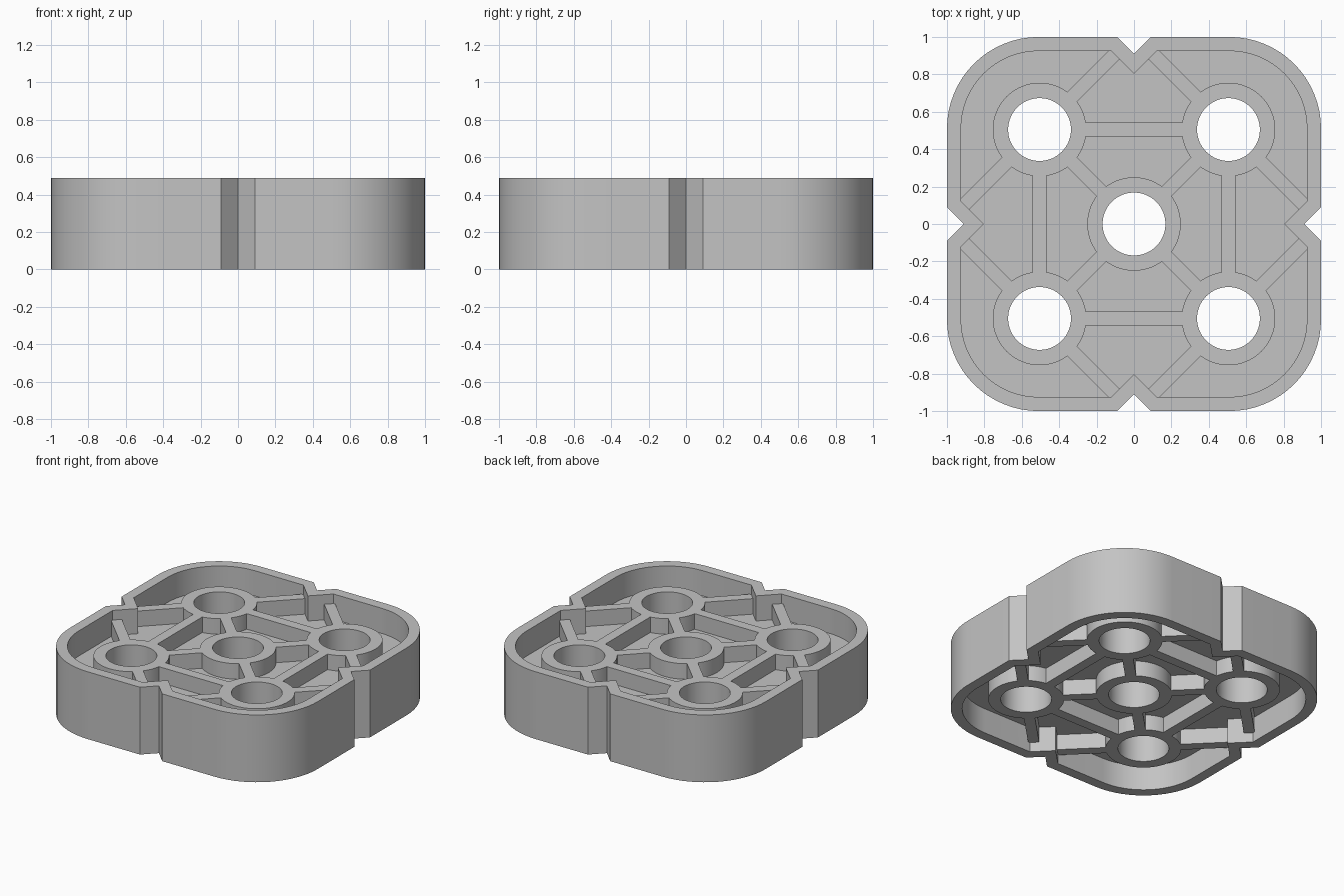
import bpy, bmesh
from math import sin, cos, pi, sqrt, atan2, hypot

HEIGHT = 0.49
WALL = 0.075
RECESS = 0.07          # ribs and rings sit below the rim
POCKET = 0.183         # depth of the floor below the rim
C = 0.505              # hole spacing from the centre

old = bpy.data.objects.get("Cube")
if old:
    bpy.data.objects.remove(old, do_unlink=True)

grey = bpy.data.materials.new("light grey")
grey.use_nodes = True
grey.diffuse_color = (0.55, 0.55, 0.55, 1)
grey.node_tree.nodes["Principled BSDF"].inputs["Base Color"].default_value = (0.55, 0.55, 0.55, 1)


def prism(name, points, z0, z1):
    """Extrude a counter-clockwise outline between two heights."""
    bm = bmesh.new()
    face = bm.faces.new([bm.verts.new((x, y, z0)) for x, y in points])
    top = bmesh.ops.extrude_face_region(bm, geom=[face])["geom"]
    bmesh.ops.translate(bm, vec=(0, 0, z1 - z0),
                        verts=[v for v in top if isinstance(v, bmesh.types.BMVert)])
    bmesh.ops.recalc_face_normals(bm, faces=bm.faces)
    mesh = bpy.data.meshes.new(name)
    bm.to_mesh(mesh)
    bm.free()
    mesh.materials.append(grey)
    obj = bpy.data.objects.new(name, mesh)
    bpy.context.scene.collection.objects.link(obj)
    return obj


def outline(inset):
    """Rounded square with a V notch in each side, moved inward by inset."""
    tip = 0.91 - inset * sqrt(2)
    flat = 1 - inset
    quarter = [(flat, tip - flat), (flat, flat - tip)]
    for i in range(17):
        a = pi / 2 * i / 16
        r = 0.49 - inset
        quarter.append((0.51 + r * cos(a), 0.51 + r * sin(a)))
    quarter = [(tip, 0)] + quarter[1:] + [(flat - tip, flat)]
    points = []
    for _ in range(4):
        points += quarter
        quarter = [(-y, x) for x, y in quarter]
    return points


def disc(x, y, r, n=64):
    return [(x + r * cos(2 * pi * i / n), y + r * sin(2 * pi * i / n)) for i in range(n)]


def bar(x0, y0, x1, y1, width=0.073):
    length = hypot(x1 - x0, y1 - y0)
    nx, ny = (y0 - y1) / length * width / 2, (x1 - x0) / length * width / 2
    return [(x0 - nx, y0 - ny), (x1 - nx, y1 - ny), (x1 + nx, y1 + ny), (x0 + nx, y0 + ny)]


def combine(target, tool, operation):
    mod = target.modifiers.new("combine", "BOOLEAN")
    mod.operation = operation
    mod.solver = "EXACT"
    mod.object = tool
    deps = bpy.context.evaluated_depsgraph_get()
    mesh = bpy.data.meshes.new_from_object(target.evaluated_get(deps))
    target.modifiers.clear()
    target.data = mesh
    bpy.data.objects.remove(tool, do_unlink=True)


# Outer shell with a shallow tray on both sides of the middle floor
body = prism("block_body", outline(0), 0, HEIGHT)
for z0, z1 in ((-0.1, POCKET), (HEIGHT - POCKET, HEIGHT + 0.1)):
    combine(body, prism("tray_cutter", outline(WALL), z0, z1), "DIFFERENCE")

# Rings around the holes, and the ribs joining them to each other and the rim
centres = [(0, 0), (C, C), (-C, C), (-C, -C), (C, -C)]
shapes = [disc(x, y, 0.25) for x, y in centres]
for i, (x, y) in enumerate(centres[1:]):
    nx, ny = centres[1:][(i + 1) % 4]
    sx, sy = x / C, y / C
    shapes += [bar(x, y, nx, ny), bar(0, 0, x, y),
               bar(x, y, sx * 0.075, sy * 0.935),
               bar(x, y, sx * 0.935, sy * 0.075)]

frame = None
for shape in shapes:
    piece = prism("rib", shape, RECESS, HEIGHT - RECESS)
    if frame is None:
        frame = piece
    else:
        combine(frame, piece, "UNION")
combine(body, frame, "UNION")

# Through holes
for x, y in centres:
    combine(body, prism("hole_cutter", disc(x, y, 0.168), -0.1, HEIGHT + 0.1), "DIFFERENCE")

# Merge flat leftovers and shade the curved walls smoothly
bm = bmesh.new()
bm.from_mesh(body.data)
bmesh.ops.remove_doubles(bm, verts=bm.verts, dist=0.0001)
bmesh.ops.dissolve_limit(bm, angle_limit=0.01, verts=bm.verts, edges=bm.edges)
for f in bm.faces:
    f.material_index = 0
bm.to_mesh(body.data)
bm.free()
body.data.materials.clear()
body.data.materials.append(grey)
bpy.context.view_layer.objects.active = body
body.select_set(True)
bpy.ops.object.shade_smooth_by_angle(angle=0.5)
